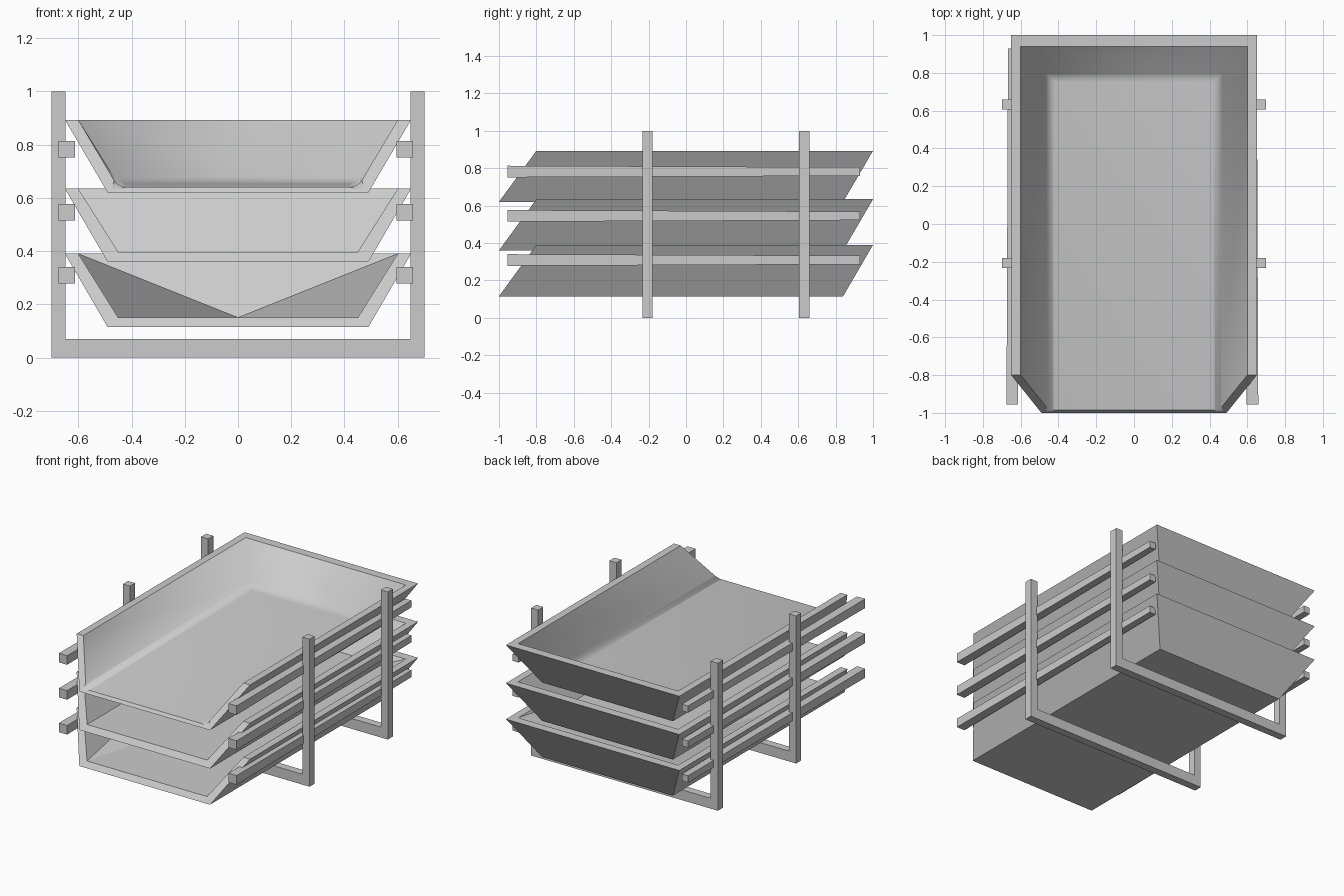
import bpy
import bmesh

cube = bpy.data.objects.get("Cube")
if cube:
    bpy.data.objects.remove(cube, do_unlink=True)

grey = bpy.data.materials.new("warm grey")
grey.use_nodes = True
colour = (0.6, 0.6, 0.6, 1)
grey.diffuse_color = colour
grey.node_tree.nodes["Principled BSDF"].inputs["Base Color"].default_value = colour


def finish(name, bm):
    bmesh.ops.recalc_face_normals(bm, faces=bm.faces)
    mesh = bpy.data.meshes.new(name)
    bm.to_mesh(mesh)
    bm.free()
    mesh.materials.append(grey)
    obj = bpy.data.objects.new(name, mesh)
    bpy.context.collection.objects.link(obj)


def prism(name, front, back):
    """Solid joining two matching outlines."""
    bm = bmesh.new()
    a = [bm.verts.new(p) for p in front]
    b = [bm.verts.new(p) for p in back]
    n = len(a)
    bm.faces.new(a)
    bm.faces.new(b[::-1])
    for i in range(n):
        j = (i + 1) % n
        bm.faces.new((a[j], a[i], b[i], b[j]))
    finish(name, bm)


def tray(name, base, top, floor, pinch=False, rounded=False):
    """Open-fronted tray: the front leans back, the other walls flare out."""
    bm = bmesh.new()
    slant = 0.2 / (top - base)

    def front_row(points):
        return [bm.verts.new((x, -1 + (z - base) * slant, z)) for x, z in points]

    front_floor = floor - 0.015 if rounded else floor
    outer_f = front_row([(-.65, top), (-.49, base), (.49, base), (.65, top)])
    inner_f = front_row([(-.6, top), (-.45, front_floor), (.45, front_floor), (.6, top)])
    outer_b = [bm.verts.new(p) for p in
               [(-.65, 1, top), (-.49, .84, base), (.49, .84, base), (.65, 1, top)]]
    inner_b = [bm.verts.new(p) for p in
               [(-.6, .94, top), (-.45, .78, floor), (.45, .78, floor), (.6, .94, top)]]

    # outer shell, front lip and rim
    for i in range(3):
        bm.faces.new((outer_f[i], outer_f[i + 1], outer_b[i + 1], outer_b[i]))
        bm.faces.new((outer_f[i], outer_f[i + 1], inner_f[i + 1], inner_f[i]))
    bm.faces.new(outer_b)
    for i in (0, 3):
        bm.faces.new((outer_f[i], inner_f[i], inner_b[i], outer_b[i]))
    bm.faces.new((outer_b[0], inner_b[0], inner_b[3], outer_b[3]))

    # inner basin
    if pinch:
        # the rear floor corners meet at the middle
        for v in inner_b[1:3]:
            bm.verts.remove(v)
        mid = bm.verts.new((0, .78, floor))
        basin = []
        for wall, low in ((0, 1), (3, 2)):
            basin.append(bm.faces.new((inner_f[wall], inner_f[low], inner_b[wall])))
            basin.append(bm.faces.new((inner_f[low], mid, inner_b[wall])))
        basin.append(bm.faces.new((inner_f[1], inner_f[2], mid)))
        basin.append(bm.faces.new((inner_b[0], mid, inner_b[3])))
    else:
        basin = [bm.faces.new((inner_f[i], inner_f[i + 1], inner_b[i + 1], inner_b[i]))
                 for i in range(3)]
        basin.append(bm.faces.new(inner_b))
    if rounded:
        for f in basin:
            f.smooth = True
        edges = [e for e in basin[1].edges if any(v in inner_b for v in e.verts)]
        bmesh.ops.bevel(bm, geom=edges, offset=0.03, segments=4, profile=0.5,
                        affect='EDGES')
    finish(name, bm)


tray("bottom_tray", 0.115, 0.39, 0.15, pinch=True)
tray("middle_tray", 0.36, 0.634, 0.397)
tray("top_tray", 0.62, 0.893, 0.655, rounded=True)


# tapering support rails
def square(x, y, z, r):
    return [(x - r, y, z - r), (x + r, y, z - r), (x + r, y, z + r), (x - r, y, z + r)]


for level, z in (("bottom", 0.309), ("middle", 0.545), ("top", 0.782)):
    for side, x in (("right", -0.644), ("left", 0.627)):
        prism(f"{level}_{side}_rail", square(x, -0.955, z, 0.031), square(x, 0.93, z, 0.023))

# U-shaped stand frames
outline = [(-.7, 0), (.7, 0), (.7, 1), (.647, 1), (.647, .07), (-.647, .07),
           (-.647, 1), (-.7, 1)]
for name, y in (("front_frame", -0.206), ("back_frame", 0.632)):
    prism(name, [(x, y - 0.027, z) for x, z in outline],
          [(x, y + 0.027, z) for x, z in outline])
